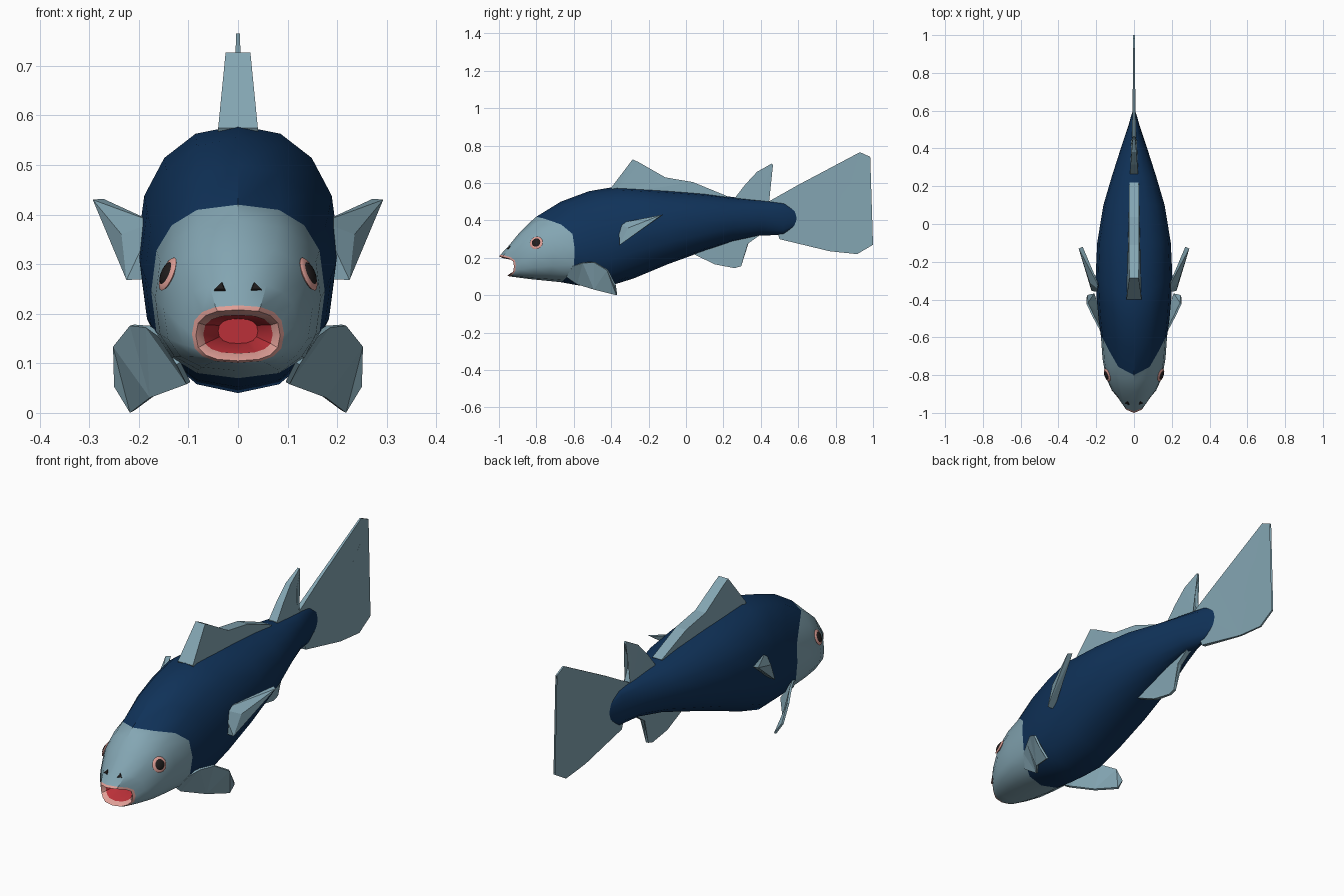
import bpy, bmesh, math
from mathutils import Vector, Matrix
from mathutils.bvhtree import BVHTree

if "Cube" in bpy.data.objects:
    bpy.data.objects.remove(bpy.data.objects["Cube"])


def material(name, rgb):
    m = bpy.data.materials.new(name)
    m.diffuse_color = (*rgb, 1)
    m.use_nodes = True
    m.node_tree.nodes["Principled BSDF"].inputs["Base Color"].default_value = m.diffuse_color
    return m


NAVY = material("navy", (0.005, 0.032, 0.10))
PALE = material("pale_blue", (0.23, 0.38, 0.45))
PINK = material("pink", (0.75, 0.35, 0.31))
RED = material("red", (0.50, 0.03, 0.04))
DARK = material("dark", (0.015, 0.012, 0.012))
SIDES = 16


def add_object(name, bm, mats, smooth=False):
    me = bpy.data.meshes.new(name)
    bm.to_mesh(me)
    bm.free()
    for m in mats:
        me.materials.append(m)
    if smooth:
        for p in me.polygons:
            p.use_smooth = True
        me.set_sharp_from_angle(angle=math.radians(35))
    ob = bpy.data.objects.new(name, me)
    bpy.context.collection.objects.link(ob)
    return ob


def ring(y_top, y_mid, y_bot, z_top, z_bot, hw, power):
    """Closed cross-section, bent along y so top, sides and bottom can differ."""
    pts = []
    for j in range(SIDES):
        t = 2 * math.pi * j / SIDES
        s, c = math.sin(t), math.cos(t)
        y_end = y_top if c > 0 else y_bot
        x = math.copysign(abs(s) ** power, s) * hw
        zc = math.copysign(abs(c) ** power, c)
        z = (z_top + z_bot) / 2 + zc * (z_top - z_bot) / 2
        pts.append((x, y_mid + (y_end - y_mid) * abs(c) ** 3, z))
    return pts


def loft(name, sections, mats, band_mats, cap):
    bm = bmesh.new()
    rows = [[bm.verts.new(p) for p in ring(*s)] for s in sections]
    for i in range(len(rows) - 1):
        a, b = rows[i], rows[i + 1]
        for j in range(SIDES):
            k = (j + 1) % SIDES
            f = bm.faces.new((a[j], a[k], b[k], b[j]))
            f.material_index = band_mats[i] if i < len(band_mats) else 0
    if cap == "first":
        bm.faces.new(rows[0][::-1]).material_index = band_mats[0]
    else:
        bm.faces.new(rows[-1])
    return add_object(name, bm, mats, True)


# head: mouth cavity, lips, then skin back to the gill line
GILL = (-0.80, -0.595, -0.67, 0.42, 0.07, 0.175, 0.78)
head = loft("head", [
    (-0.82, -0.82, -0.82, 0.19, 0.14, 0.04, 0.8),
    (-0.975, -0.905, -0.935, 0.197, 0.12, 0.07, 0.75),
    (-1.00, -0.92, -0.955, 0.208, 0.105, 0.085, 0.75),
    (-0.992, -0.91, -0.945, 0.217, 0.101, 0.093, 0.75),
    (-0.95, -0.88, -0.90, 0.262, 0.095, 0.118, 0.75),
    (-0.89, -0.81, -0.82, 0.335, 0.085, 0.15, 0.75),
    (-0.84, -0.71, -0.75, 0.385, 0.078, 0.167, 0.76),
    GILL], [PALE, PINK, RED], [2, 1, 1], "first")

# body from the gill line to the tail root
loft("body", [
    GILL,
    (-0.67, -0.50, -0.57, 0.50, 0.052, 0.188, 0.85),
    (-0.52, -0.40, -0.44, 0.556, 0.04, 0.197, 0.9),
    (-0.38, -0.28, -0.28, 0.58, 0.09, 0.203, 0.9),
    (-0.10, -0.10, -0.10, 0.562, 0.165, 0.195, 0.9),
    (0.10, 0.10, 0.10, 0.545, 0.238, 0.162, 0.9),
    (0.25, 0.25, 0.25, 0.525, 0.288, 0.118, 0.95),
    (0.40, 0.40, 0.40, 0.51, 0.32, 0.07, 1),
    (0.52, 0.52, 0.52, 0.497, 0.322, 0.03, 1),
    (0.58, 0.58, 0.58, 0.465, 0.36, 0.013, 1),
    (0.60, 0.60, 0.60, 0.43, 0.39, 0.005, 1)], [NAVY], [], "last")


def middle_fin(name, outline):
    """Upright fin on the centre plane; outline of (y, z, half thickness)."""
    bm = bmesh.new()
    left = [bm.verts.new((-h, y, z)) for y, z, h in outline]
    right = [bm.verts.new((h, y, z)) for y, z, h in outline]
    bm.faces.new(left)
    bm.faces.new(right[::-1])
    n = len(outline)
    for i in range(n):
        k = (i + 1) % n
        bm.faces.new((left[i], right[i], right[k], left[k]))
    bmesh.ops.triangulate(bm, faces=[f for f in bm.faces if len(f.verts) > 4])
    bmesh.ops.recalc_face_normals(bm, faces=bm.faces)
    return add_object(name, bm, [PALE])


# fins on the centre line
middle_fin("front_dorsal_fin", [
    (-0.40, 0.575, 0.04), (-0.285, 0.727, 0.025), (-0.25, 0.71, 0.025),
    (-0.11, 0.63, 0.027), (0.037, 0.605, 0.027), (0.22, 0.53, 0.025),
    (0.20, 0.50, 0.025), (-0.38, 0.54, 0.04)])
middle_fin("rear_dorsal_fin", [
    (0.265, 0.525, 0.022), (0.315, 0.59, 0.018), (0.38, 0.66, 0.013),
    (0.46, 0.705, 0.005), (0.465, 0.695, 0.005), (0.43, 0.62, 0.012),
    (0.425, 0.555, 0.015), (0.445, 0.505, 0.015), (0.44, 0.47, 0.015),
    (0.27, 0.49, 0.02)])
middle_fin("anal_fin", [
    (0.04, 0.22, 0.012), (0.155, 0.165, 0.01), (0.26, 0.145, 0.006),
    (0.295, 0.155, 0.006), (0.305, 0.22, 0.01), (0.33, 0.275, 0.012),
    (0.40, 0.325, 0.012), (0.36, 0.36, 0.012), (0.10, 0.28, 0.012)])
middle_fin("tail_fin", [
    (0.44, 0.50, 0.012), (0.60, 0.59, 0.008), (0.93, 0.765, 0.004),
    (0.985, 0.74, 0.004), (0.965, 0.70, 0.004), (0.80, 0.50, 0.005),
    (0.78, 0.46, 0.005), (0.81, 0.395, 0.005), (1.00, 0.27, 0.004),
    (0.915, 0.22, 0.004), (0.77, 0.235, 0.005), (0.50, 0.30, 0.01)])

# paired fins and face details
SIDE_FIN = [(0.17, -0.36, 0.385), (0.235, -0.31, 0.36), (0.225, -0.355, 0.268),
            (0.185, -0.355, 0.27), (0.293, -0.13, 0.43), (0.272, -0.12, 0.432)]
BELLY_FIN = [(0.12, -0.64, 0.10), (0.157, -0.605, 0.157), (0.182, -0.55, 0.174),
             (0.214, -0.49, 0.177), (0.248, -0.42, 0.135), (0.248, -0.38, 0.055),
             (0.214, -0.37, 0.002), (0.174, -0.49, 0.032), (0.10, -0.58, 0.06)]
tree = BVHTree.FromPolygons([v.co[:] for v in head.data.vertices],
                            [p.vertices[:] for p in head.data.polygons])


def on_surface(origin, direction):
    loc, nor, _, _ = tree.ray_cast(Vector(origin), Vector(direction))
    return Matrix.Translation(loc) @ nor.to_track_quat('Z', 'Y').to_matrix().to_4x4()


def eye_ball(name, frame, radius, depth, mat):
    bm = bmesh.new()
    bmesh.ops.create_uvsphere(bm, u_segments=16, v_segments=8, radius=radius)
    bmesh.ops.transform(bm, matrix=frame @ Matrix.Diagonal((1, 1, depth, 1)),
                        verts=bm.verts)
    add_object(name, bm, [mat], True)


for side, s in (("right", 1), ("left", -1)):
    bm = bmesh.new()
    for x, y, z in SIDE_FIN:
        bm.verts.new((s * x, y, z))
    bmesh.ops.convex_hull(bm, input=bm.verts)
    bmesh.ops.recalc_face_normals(bm, faces=bm.faces)
    add_object(side + "_side_fin", bm, [PALE])

    bm = bmesh.new()
    verts = [bm.verts.new((s * x, y, z)) for x, y, z in BELLY_FIN]
    bm.faces.new(verts[::s])
    bmesh.ops.triangulate(bm, faces=bm.faces[:])
    fin = add_object(side + "_belly_fin", bm, [PALE])
    mod = fin.modifiers.new("thickness", 'SOLIDIFY')
    mod.thickness, mod.offset = 0.01, 0

    socket = on_surface((s, -0.80, 0.28), (-s, 0, 0))
    eye_ball(side + "_eye_rim", socket, 0.036, 0.2, PINK)
    eye_ball(side + "_eye", socket, 0.027, 0.45, DARK)

    bm = bmesh.new()
    bmesh.ops.create_cone(bm, cap_ends=True, segments=3, radius1=0.016,
                          radius2=0.012, depth=0.008)
    bmesh.ops.transform(bm, matrix=on_surface((s * 0.035, -2, 0.252), (0, 1, 0)),
                        verts=bm.verts)
    add_object(side + "_nostril", bm, [DARK])
